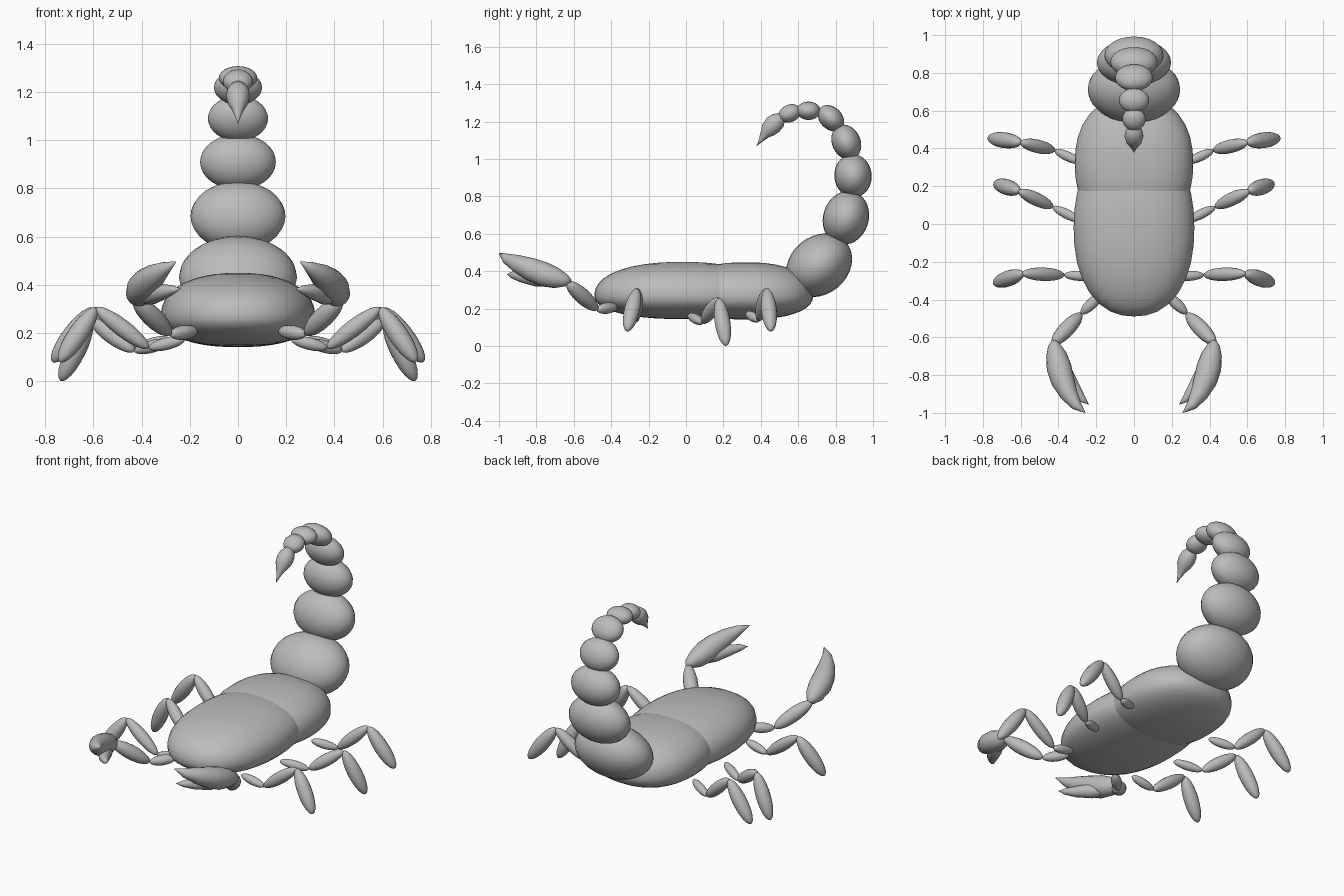
import bpy, bmesh, math
from mathutils import Vector, Matrix

old = bpy.data.objects.get("Cube")
if old:
    bpy.data.objects.remove(old, do_unlink=True)

grey = bpy.data.materials.new("shell_grey")
grey.use_nodes = True
colour = (0.5, 0.5, 0.5, 1)
grey.diffuse_color = colour
grey.node_tree.nodes["Principled BSDF"].inputs["Base Color"].default_value = colour


def finish(name, bm):
    bmesh.ops.recalc_face_normals(bm, faces=bm.faces)
    mesh = bpy.data.meshes.new(name)
    bm.to_mesh(mesh)
    bm.free()
    mesh.materials.append(grey)
    mesh.shade_smooth()
    obj = bpy.data.objects.new(name, mesh)
    bpy.context.collection.objects.link(obj)
    return obj


def ball(name, centre, radii, rotation=None, power=2, belly=1, segments=24):
    """Ellipsoid; power above 2 makes it boxier, belly scales its lower half."""
    bm = bmesh.new()
    bmesh.ops.create_uvsphere(bm, u_segments=segments, v_segments=segments * 2 // 3, radius=1)
    for v in bm.verts:
        v.co /= sum(abs(c) ** power for c in v.co) ** (1 / power)
        if v.co.z < 0:
            v.co.z *= belly
        v.co = Vector(c * r for c, r in zip(v.co, radii))
        if rotation:
            v.co = rotation @ v.co
        v.co += Vector(centre)
    return finish(name, bm)


def limb(name, a, b, radius):
    """Spindle-shaped leg joint between two points."""
    a, b = Vector(a), Vector(b)
    turn = (b - a).to_track_quat('Z', 'Y')
    return ball(name, (a + b) / 2, (radius, radius, (b - a).length / 2), turn, segments=18)


def taper(name, path, radii, sides=16):
    """Round skin along a path with a radius at each point."""
    bm = bmesh.new()
    points = [Vector(p) for p in path]
    rings = []
    for i, p in enumerate(points):
        along = points[min(i + 1, len(points) - 1)] - points[max(i - 1, 0)]
        u = along.cross(Vector((0, 0, 1))).normalized()
        w = u.cross(along).normalized()
        angles = [math.tau * k / sides for k in range(sides)]
        rings.append([bm.verts.new(p + radii[i] * (u * math.cos(t) + w * math.sin(t))) for t in angles])
    for r, q in zip(rings, rings[1:]):
        for k in range(sides):
            n = (k + 1) % sides
            bm.faces.new((r[k], r[n], q[n], q[k]))
    bm.faces.new(rings[0])
    bm.faces.new(rings[-1])
    return finish(name, bm)


# Body: two overlapping shells
ball("front_body", (0, -0.02, 0.27), (0.32, 0.47, 0.18), power=2.25, belly=0.7, segments=32)
ball("rear_body", (0, 0.32, 0.27), (0.314, 0.36, 0.178), power=2.3, belly=0.72, segments=32)

# Tail: y, z, half width, thickness, half length, tilt
tail = [
    (0.712, 0.432, 0.245, 0.155, 0.19, -50),
    (0.855, 0.685, 0.197, 0.122, 0.146, -18),
    (0.893, 0.91, 0.157, 0.1, 0.116, 5),
    (0.857, 1.09, 0.125, 0.076, 0.097, 25),
    (0.775, 1.218, 0.1, 0.06, 0.08, 45),
    (0.655, 1.258, 0.08, 0.049, 0.064, 90),
    (0.555, 1.244, 0.062, 0.047, 0.062, 112),
]
for i, (y, z, wide, thick, tall, tilt) in enumerate(tail, 1):
    ball(f"tail_segment_{i}", (0, y, z), (wide, thick, tall), Matrix.Rotation(math.radians(tilt), 3, 'X'))

sting = [(0.525, 1.232), (0.51, 1.222), (0.49, 1.205), (0.465, 1.182), (0.44, 1.155),
         (0.42, 1.13), (0.4, 1.1), (0.378, 1.07)]
taper("stinger", [(0, y, z) for y, z in sting], [0.004, 0.03, 0.045, 0.05, 0.042, 0.026, 0.012, 0.001])

# Legs: body joint, ankle of hip, knee, foot tip
legs = {
    "front": [(0.22, -0.28, 0.175), (0.37, -0.27, 0.138), (0.59, -0.262, 0.305), (0.74, -0.315, 0.08)],
    "middle": [(0.28, 0.015, 0.165), (0.43, 0.09, 0.125), (0.61, 0.175, 0.255), (0.735, 0.215, 0.002)],
    "rear": [(0.28, 0.325, 0.175), (0.42, 0.39, 0.138), (0.6, 0.432, 0.305), (0.77, 0.455, 0.08)],
}
claw = [(0.425, -0.615, 0.345), (0.423, -0.64, 0.35), (0.412, -0.69, 0.362), (0.397, -0.76, 0.383),
        (0.377, -0.83, 0.41), (0.345, -0.9, 0.44), (0.305, -0.96, 0.468), (0.258, -0.999, 0.496)]
claw_radii = [0.01, 0.032, 0.054, 0.066, 0.062, 0.048, 0.028, 0.002]
finger = [(0.4, -0.72, 0.35), (0.36, -0.8, 0.36), (0.31, -0.88, 0.372), (0.27, -0.93, 0.38), (0.24, -0.955, 0.384)]

for side, s in (("left", 1), ("right", -1)):
    def flip(points):
        return [(s * x, y, z) for x, y, z in points]

    for place, joints in legs.items():
        hip, ankle, knee, tip = flip(joints)
        limb(f"{side}_{place}_hip", hip, ankle, 0.026)
        limb(f"{side}_{place}_thigh", ankle, knee, 0.036)
        limb(f"{side}_{place}_foot", knee, tip, 0.042)

    # Pincer arm and claw
    shoulder, elbow, wrist = flip([(0.17, -0.37, 0.21), (0.28, -0.475, 0.195), (0.43, -0.635, 0.34)])
    limb(f"{side}_shoulder", shoulder, elbow, 0.03)
    limb(f"{side}_arm", elbow, wrist, 0.042)
    taper(f"{side}_claw", flip(claw), claw_radii)
    taper(f"{side}_claw_finger", flip(finger), [0.03, 0.042, 0.032, 0.018, 0.001])
